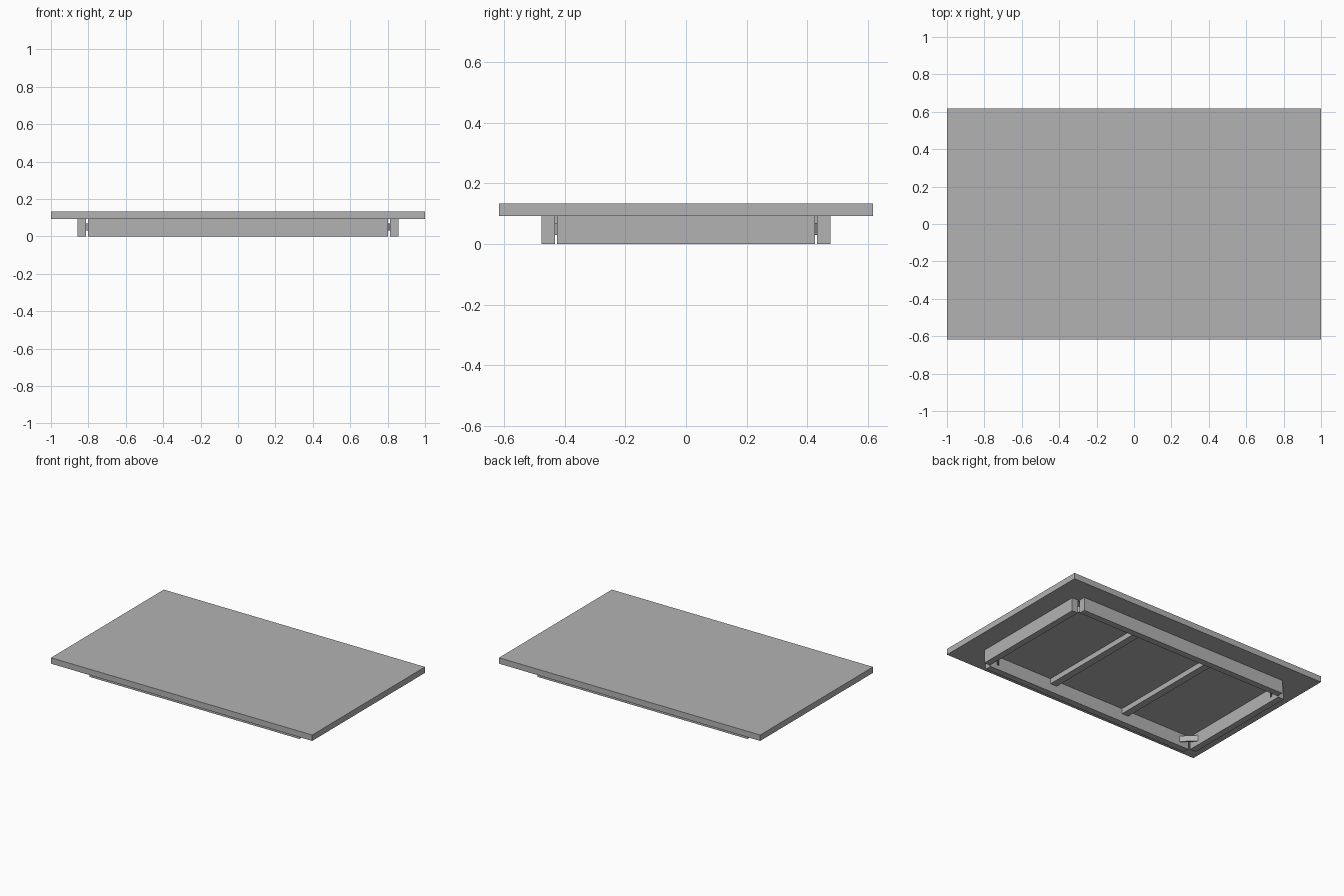
import bpy
import bmesh
from mathutils import Matrix

cube = bpy.data.objects.get("Cube")
if cube:
    bpy.data.objects.remove(cube, do_unlink=True)

grey = bpy.data.materials.new("plain_grey")
grey.use_nodes = True
COLOUR = (0.45, 0.45, 0.45, 1)
grey.diffuse_color = COLOUR
for node in grey.node_tree.nodes:
    if node.type == 'BSDF_PRINCIPLED':
        node.inputs["Base Color"].default_value = COLOUR


def box(name, size, centre):
    """Axis-aligned box with its mesh already scaled."""
    bm = bmesh.new()
    bmesh.ops.create_cube(bm, size=1, matrix=Matrix.Diagonal((*size, 1)))
    return finish(name, bm, centre)


def prism(name, outline, z0, z1):
    """Upright prism over a plan outline."""
    bm = bmesh.new()
    face = bm.faces.new([bm.verts.new((x, y, z0)) for x, y in outline])
    top = bmesh.ops.extrude_face_region(bm, geom=[face])["geom"]
    verts = [v for v in top if isinstance(v, bmesh.types.BMVert)]
    bmesh.ops.translate(bm, verts=verts, vec=(0, 0, z1 - z0))
    bmesh.ops.recalc_face_normals(bm, faces=bm.faces)
    return finish(name, bm, (0, 0, 0))


def finish(name, bm, location):
    mesh = bpy.data.meshes.new(name)
    bm.to_mesh(mesh)
    bm.free()
    mesh.materials.append(grey)
    obj = bpy.data.objects.new(name, mesh)
    obj.location = location
    bpy.context.collection.objects.link(obj)
    return obj


RAIL_H = 0.092      # underside of the top
TOP_H = 0.133
RAIL_T = 0.045      # rail thickness
RX, RY = 0.858, 0.477   # outer faces of the rails
EX, EY = 0.803, 0.425   # rail ends, leaving open corner notches

# Table top
box("table_top", (2, 1.234, TOP_H - RAIL_H), (0, 0, (TOP_H + RAIL_H) / 2))

# Apron rails
for s, side, end in ((-1, "right", "front"), (1, "left", "back")):
    box(end + "_rail", (2 * EX, RAIL_T, RAIL_H),
        (0, s * (RY - RAIL_T / 2), RAIL_H / 2))
    box(side + "_rail", (RAIL_T, 2 * EY, RAIL_H),
        (s * (RX - RAIL_T / 2), 0, RAIL_H / 2))
    # Cross bar under the top
    box(side + "_cross_bar", (0.05, 2 * (RY - RAIL_T), 0.036),
        (s * 0.29, 0, RAIL_H - 0.018))

# Diagonal braces inside the corners
ix, iy = RX - RAIL_T, RY - RAIL_T
REACH, THICK = 0.08, 0.014
for sx, side in ((-1, "right"), (1, "left")):
    for sy, end in ((-1, "front"), (1, "back")):
        plan = [(ix - REACH, iy), (ix, iy - REACH),
                (ix, iy - REACH + THICK), (ix - REACH + THICK, iy)]
        prism(f"{end}_{side}_corner_brace",
              [(sx * x, sy * y) for x, y in plan], 0.03, 0.07)
